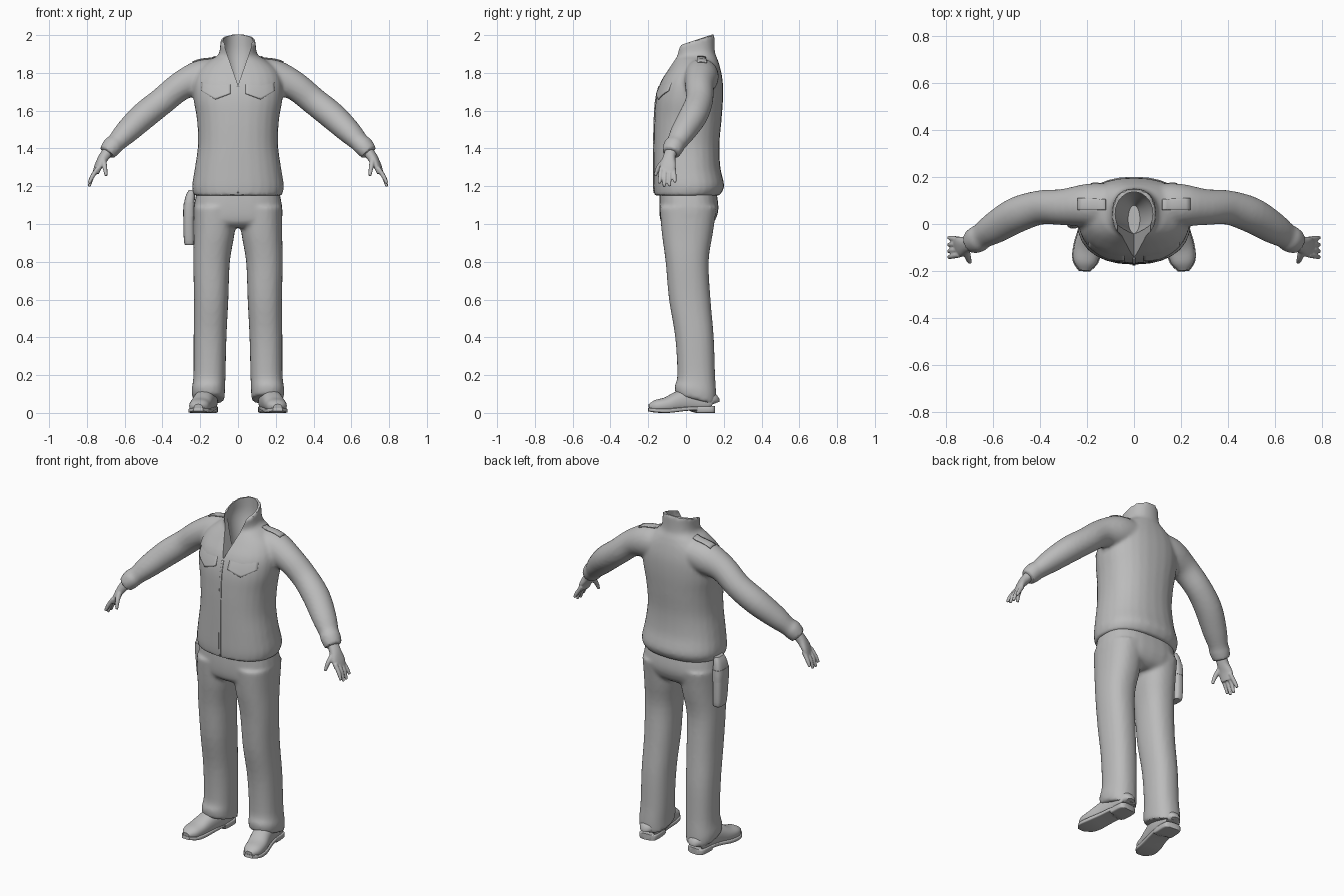
import bpy, bmesh, math
from mathutils import Vector
from mathutils.bvhtree import BVHTree

if "Cube" in bpy.data.objects:
    bpy.data.objects.remove(bpy.data.objects["Cube"])

grey = bpy.data.materials.new("plain_grey")
grey.use_nodes = True
grey.diffuse_color = (0.5, 0.5, 0.5, 1)
grey.node_tree.nodes["Principled BSDF"].inputs["Base Color"].default_value = (0.5, 0.5, 0.5, 1)


def spline(rows, steps=4):
    """Smooth interpolation of rows of numbers."""
    pad = [rows[0]] + list(rows) + [rows[-1]]
    out = []
    for a, b, c, d in zip(pad, pad[1:], pad[2:], pad[3:]):
        for k in range(steps):
            t = k / steps
            out.append([0.5 * (2 * q + (r - p) * t + (2 * p - 5 * q + 4 * r - s) * t * t
                               + (3 * q - p - 3 * r + s) * t ** 3)
                        for p, q, r, s in zip(a, b, c, d)])
    return out + [list(rows[-1])]


def loft(bm, rows, side=1, along=False, power=2.0, n=28, floor=None):
    """Closed tube. Row: x, y, z, radius, radius, slope.
    Rings lie flat (tilted by slope) or square to the path when along is set."""
    rows = spline([tuple(r) + (0,) * (6 - len(r)) for r in rows])
    pts = [Vector(r[:3]) for r in rows]
    rings = []
    for i, r in enumerate(rows):
        if along:
            t = (pts[min(i + 1, len(pts) - 1)] - pts[max(i - 1, 0)]).normalized()
            u = Vector((-t.y, t.x, 0)).normalized()
            v = t.cross(u)
        else:
            u, v = Vector((1, 0, 0)), Vector((0, 1, r[5]))
        ring = []
        for k in range(n):
            a = math.tau * k / n
            c, s = math.cos(a), math.sin(a)
            p = (pts[i] + u * r[3] * math.copysign(abs(c) ** (2 / power), c)
                 + v * r[4] * math.copysign(abs(s) ** (2 / power), s))
            if floor is not None:
                p.z = max(p.z, floor)
            ring.append(bm.verts.new((p.x * side, p.y, p.z)))
        rings.append(ring)
    for a, b in zip(rings, rings[1:]):
        for k in range(n):
            bm.faces.new((a[k], a[(k + 1) % n], b[(k + 1) % n], b[k]))
    bm.faces.new(rings[0])
    bm.faces.new(rings[-1])


def make(name, bm, angle=40):
    bmesh.ops.recalc_face_normals(bm, faces=bm.faces)
    mesh = bpy.data.meshes.new(name)
    bm.to_mesh(mesh)
    bm.free()
    mesh.materials.append(grey)
    finish(mesh, angle)
    ob = bpy.data.objects.new(name, mesh)
    bpy.context.scene.collection.objects.link(ob)
    return ob


def finish(mesh, angle):
    for f in mesh.polygons:
        f.use_smooth = True
        f.material_index = 0
    mesh.set_sharp_from_angle(angle=math.radians(angle))


def fuse(ob, voxel, rounds, cutters=(), angle=40):
    """Blend overlapping tubes into one skin, then cut openings."""
    m = ob.modifiers.new("skin", 'REMESH')
    m.mode, m.voxel_size = 'VOXEL', voxel
    m = ob.modifiers.new("soften", 'SMOOTH')
    m.factor, m.iterations = 0.5, rounds
    for c in cutters:
        m = ob.modifiers.new("opening", 'BOOLEAN')
        m.operation, m.object, m.solver = 'DIFFERENCE', c, 'EXACT'
    bpy.context.view_layer.update()
    deps = bpy.context.evaluated_depsgraph_get()
    mesh = bpy.data.meshes.new_from_object(ob.evaluated_get(deps))
    ob.modifiers.clear()
    ob.data = mesh
    mesh.materials.clear()
    mesh.materials.append(grey)
    finish(mesh, angle)
    for c in cutters:
        bpy.data.objects.remove(c)


def plate(name, base, top, bottom, side=1, axis='Y', lift=(0.003, 0.003), rows=8):
    """Thin panel laid on a surface between two edges of matching points."""
    tree = BVHTree.FromPolygons([v.co for v in base.data.vertices],
                                [p.vertices for p in base.data.polygons])
    bm, grid = bmesh.new(), []
    a, b = [[Vector(p).lerp(Vector(q), k / 6) for p, q in zip(e, e[1:]) for k in range(6)]
            + [Vector(e[-1])] for e in (top, bottom)]
    for j in range(rows + 1):
        line = []
        for p, q in zip(a, b):
            m = p.lerp(q, j / rows)
            if axis == 'Y':
                start, ray = Vector((m.x * side, -1, m.y)), Vector((0, 1, 0))
            else:
                start, ray = Vector((m.x * side, m.y, 3)), Vector((0, 0, -1))
            hit = tree.ray_cast(start, ray)[0] or start
            line.append(bm.verts.new(hit - ray * (lift[0] + (lift[1] - lift[0]) * j / rows)))
        grid.append(line)
    for r, s in zip(grid, grid[1:]):
        for k in range(len(r) - 1):
            bm.faces.new((r[k], r[k + 1], s[k + 1], s[k]))
    ob = make(name, bm)
    m = ob.modifiers.new("thickness", 'SOLIDIFY')
    m.thickness, m.offset = 0.006, 0


# Jacket: body with stand collar, and two sleeves
bm = bmesh.new()
loft(bm, [(0, .005, 1.15, .232, .172), (0, .015, 1.2, .243, .187), (0, .005, 1.3, .228, .177),
          (0, .003, 1.42, .212, .174), (0, .01, 1.55, .217, .178), (0, .018, 1.66, .235, .178),
          (0, .03, 1.75, .235, .165), (0, .045, 1.82, .205, .138), (0, .053, 1.87, .145, .115),
          (0, .048, 1.9, .102, .105, .12), (0, .043, 1.972, .093, .108, .33)], power=2.3)
for s in (1, -1):
    loft(bm, [(.08, .08, 1.79, .09, .085), (.19, .08, 1.775, .092, .095),
              (.3, .072, 1.732, .077, .077), (.4, .07, 1.652, .073, .073),
              (.5, .038, 1.572, .076, .073), (.59, -.015, 1.487, .068, .063),
              (.645, -.05, 1.43, .055, .05), (.665, -.064, 1.412, .058, .053),
              (.695, -.08, 1.375, .049, .045)], side=s, along=True)
jacket = make("jacket", bm)

bm = bmesh.new()
loft(bm, [(0, .02, 1.7, .025, .06), (0, .035, 1.8, .055, .075), (0, .048, 1.9, .08, .088),
          (0, .043, 1.97, .08, .094, .3), (0, .03, 2.08, .082, .1, .3)])
cavity = make("neck_cavity_cutter", bm)
bm = bmesh.new()
outline = [(0, 1.735), (.03, 1.82), (.068, 1.93), (.09, 2.1), (-.09, 2.1), (-.068, 1.93), (-.03, 1.82)]
front = bm.faces.new([bm.verts.new((x, -.3, z)) for x, z in outline])
ext = bmesh.ops.extrude_face_region(bm, geom=[front])["geom"]
bmesh.ops.translate(bm, vec=(0, .32, 0), verts=[g for g in ext if isinstance(g, bmesh.types.BMVert)])
notch = make("collar_notch_cutter", bm)
cavity.hide_render = notch.hide_render = True
fuse(jacket, .011, 4, (cavity, notch))

# Jacket details: pocket flaps, shoulder straps, front zip
for s, label in ((1, "left"), (-1, "right")):
    plate(label + "_pocket_flap", jacket, [(.04, 1.75), (.12, 1.75), (.19, 1.75)],
          [(.04, 1.69), (.12, 1.66), (.195, 1.705)], s, lift=(-.005, .004))
    plate(label + "_shoulder_strap", jacket, [(.12, .105), (.24, .11)],
          [(.12, .06), (.24, .06)], s, axis='Z')
plate("front_zip", jacket, [(-.006, 1.73), (.006, 1.73)], [(-.006, 1.165), (.006, 1.165)],
      lift=(.001, .001), rows=40)

# Trousers
bm = bmesh.new()
loft(bm, [(0, .01, 1.19, .215, .148), (0, .015, 1.08, .235, .157), (0, .008, 1.01, .225, .14),
          (0, .005, .98, .16, .1)], power=2.6)
for s in (1, -1):
    loft(bm, [(.12, .012, 1.09, .115, .152), (.126, .007, .95, .108, .135), (.14, .006, .8, .097, .114),
              (.142, .02, .6, .091, .11), (.148, .045, .4, .087, .102), (.151, .054, .2, .085, .1),
              (.157, .05, .12, .088, .11, -.2), (.155, .052, .07, .084, .106, -.25)], side=s, power=2.3)
trousers = make("trousers", bm)
fuse(trousers, .011, 4)

# Hands and shoes
for s, label in ((1, "left"), (-1, "right")):
    bm = bmesh.new()
    loft(bm, [(.67, -.07, 1.41, .033, .028), (.71, -.088, 1.355, .033, .026),
              (.737, -.096, 1.31, .043, .019), (.754, -.1, 1.268, .04, .014)], s, True, 2.3)
    for y, tip_y, tip_z in ((-.131, -.142, 1.215), (-.109, -.116, 1.198),
                            (-.086, -.088, 1.2), (-.065, -.058, 1.22)):
        loft(bm, [(.743, y, 1.295, .012, .012), (.772, (y + tip_y) / 2, 1.25, .0115, .0115),
                  (.788, tip_y, tip_z, .008, .008)], s, True, n=12)
    loft(bm, [(.715, -.105, 1.345, .016, .016), (.705, -.145, 1.3, .013, .013),
              (.698, -.163, 1.255, .008, .008)], s, True, n=12)
    hand = make(label + "_hand", bm)
    fuse(hand, .0045, 2, angle=60)

    bm = bmesh.new()
    loft(bm, [(.16, .148, .05, .025, .025), (.161, .135, .06, .05, .05), (.164, .05, .068, .056, .07),
              (.18, -.03, .06, .056, .058), (.198, -.1, .042, .057, .042),
              (.207, -.16, .034, .05, .034), (.21, -.196, .03, .022, .016)], s, True, 2.3, floor=.015)
    make(label + "_shoe", bm)
    bm = bmesh.new()
    loft(bm, [(.16, .152, .018, .03, .018), (.161, .135, .018, .054, .018), (.164, .055, .018, .056, .018),
              (.168, .045, .024, .055, .011), (.18, -.02, .02, .056, .011), (.198, -.1, .012, .061, .012),
              (.207, -.16, .013, .055, .011), (.21, -.2, .018, .025, .009)], s, True, 6, floor=0)
    make(label + "_sole", bm)

# Hip pouch on the right side
bm = bmesh.new()
loft(bm, [(-.255, .045, .888, .018, .03), (-.258, .045, .9, .027, .043), (-.26, .04, 1.0, .029, .05),
          (-.258, .035, 1.1, .028, .052), (-.252, .035, 1.15, .024, .045), (-.245, .035, 1.18, .015, .035)],
     power=3)
make("hip_pouch", bm)
bm = bmesh.new()
loft(bm, [(-.259, .037, 1.04, .031, .054), (-.259, .036, 1.075, .031, .055), (-.257, .035, 1.11, .03, .054)],
     power=3)
make("pouch_band", bm)
